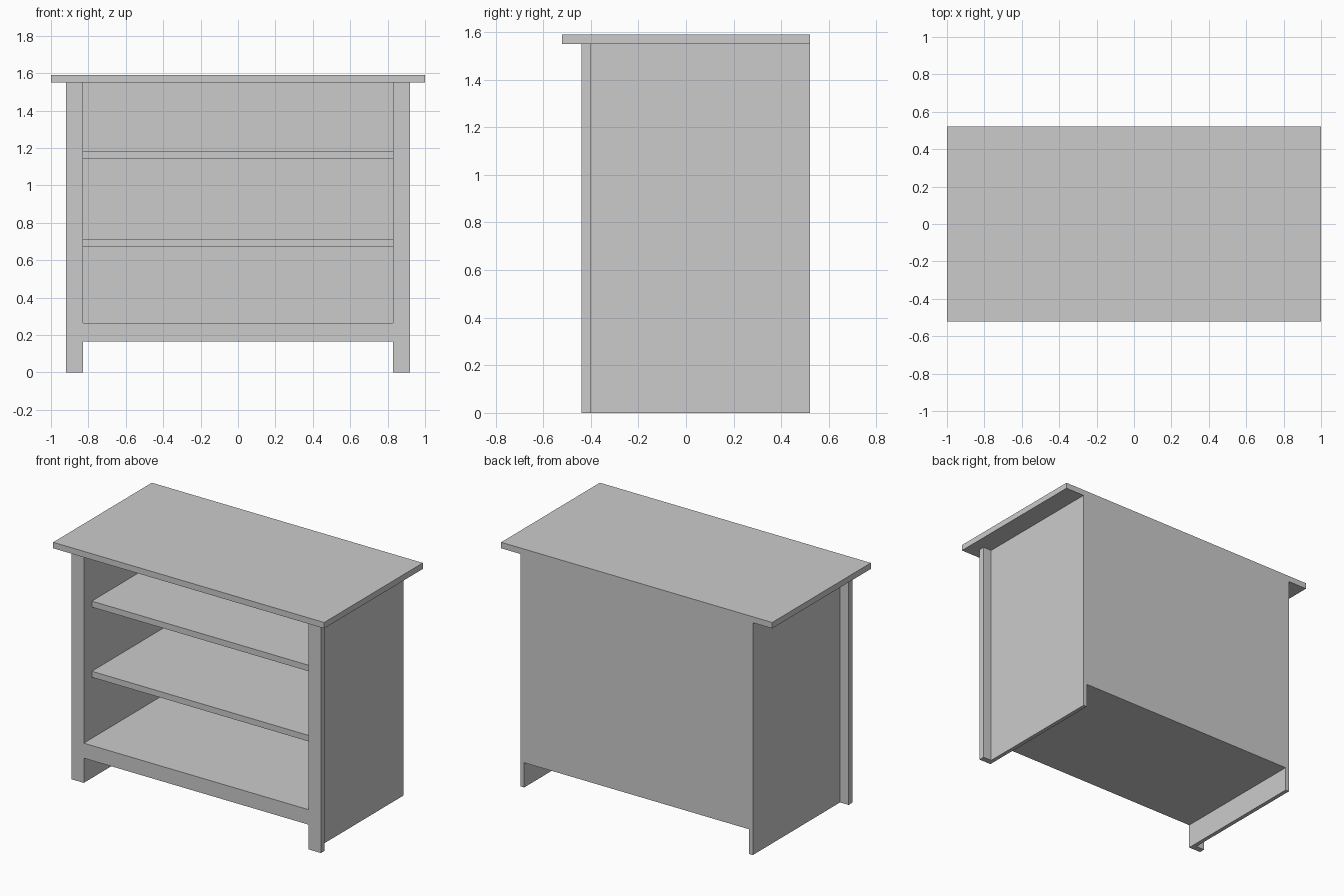
import bpy, bmesh

if "Cube" in bpy.data.objects:
    bpy.data.objects.remove(bpy.data.objects["Cube"])


def extrude_profile(name, pts, axis, a, b):
    """Extrude an outline along one axis: 'y' takes (x, z) points, 'z' takes (x, y)."""
    bm = bmesh.new()
    place = (lambda p: (p[0], a, p[1])) if axis == 'y' else (lambda p: (p[0], p[1], a))
    face = bm.faces.new([bm.verts.new(place(p)) for p in pts])
    ext = bmesh.ops.extrude_face_region(bm, geom=[face])
    moved = [g for g in ext['geom'] if isinstance(g, bmesh.types.BMVert)]
    step = (0, b - a, 0) if axis == 'y' else (0, 0, b - a)
    bmesh.ops.translate(bm, verts=moved, vec=step)
    bmesh.ops.recalc_face_normals(bm, faces=bm.faces)
    mesh = bpy.data.meshes.new(name)
    bm.to_mesh(mesh)
    bm.free()
    ob = bpy.data.objects.new(name, mesh)
    bpy.context.collection.objects.link(ob)
    return ob


def box(name, x0, x1, y0, y1, z0, z1):
    pts = [(x0, y0), (x1, y0), (x1, y1), (x0, y1)]
    return extrude_profile(name, pts, 'z', z0, z1)


IN, SIDE, OUT = 0.83, 0.857, 0.92     # opening, side panel and stile half widths
FRONT, FRAME, BACK = -0.44, -0.40, 0.52
RAIL, FLOOR, TOP = 0.165, 0.265, 1.55

# Overhanging top board
box("top_board", -1, 1, -0.52, BACK, TOP, 1.59)

# Front face frame: two stiles with feet joined by the bottom rail
half = [(IN, RAIL), (IN, 0), (OUT, 0), (OUT, TOP), (IN, TOP), (IN, FLOOR)]
frame = half + [(-x, z) for x, z in reversed(half)]
extrude_profile("face_frame", frame, 'y', FRONT, FRAME)

# Side panels, set in from the stiles
for name, s in (("left_side", -1), ("right_side", 1)):
    box(name, *sorted((s * IN, s * SIDE)), FRAME, BACK, 0, TOP)

# Thick cabinet floor and the back panel standing on it
box("cabinet_floor", -IN, IN, FRAME, BACK, RAIL, FLOOR)
box("back_panel", -IN, IN, BACK - 0.03, BACK, FLOOR, TOP)

# Two recessed shelves
for name, z in (("lower_shelf", 0.672), ("upper_shelf", 1.14)):
    box(name, -IN, IN, -0.355, BACK - 0.03, z, z + 0.04)
